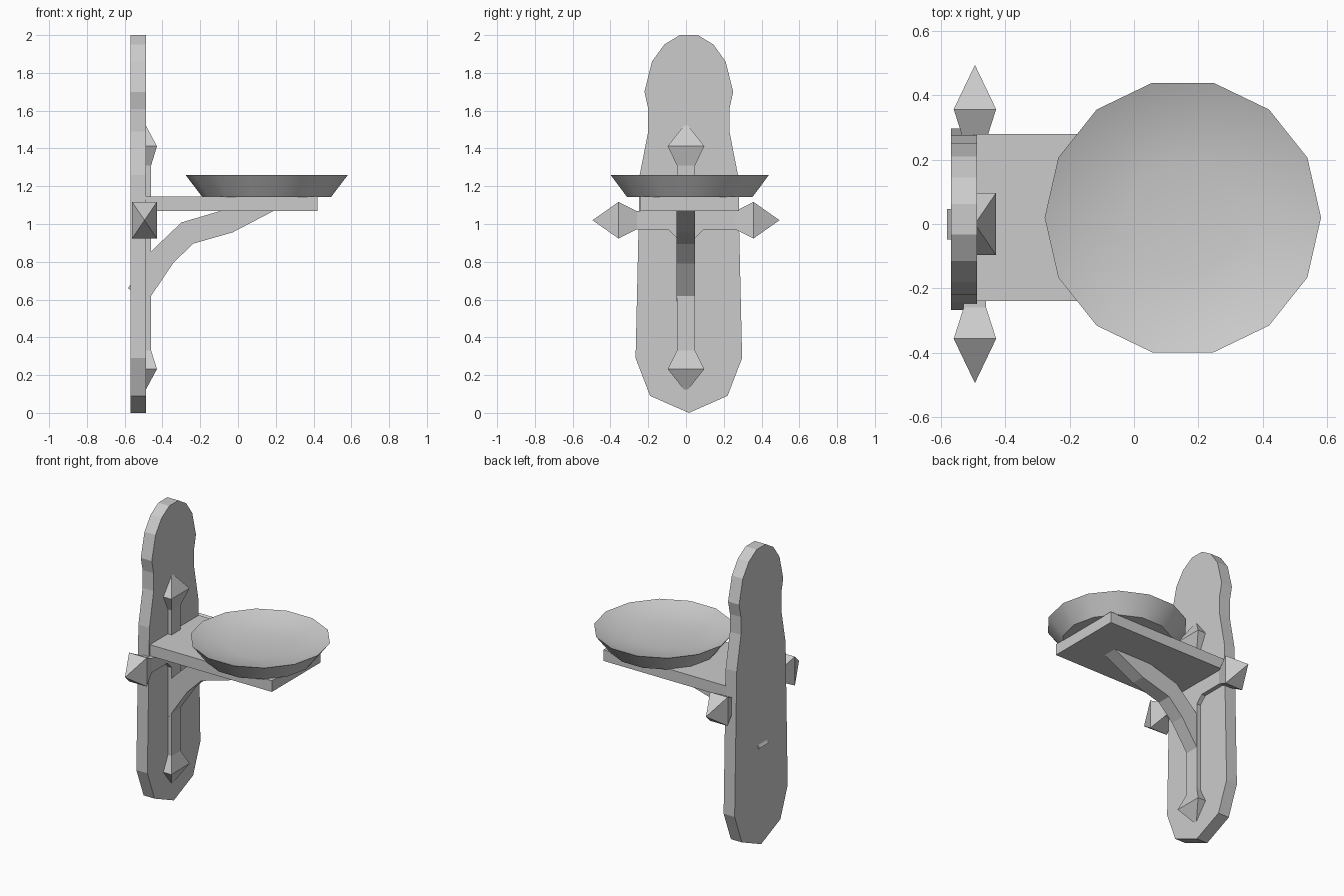
import bpy, bmesh
from math import cos, sin, pi

if "Cube" in bpy.data.objects:
    bpy.data.objects.remove(bpy.data.objects["Cube"])


def finish(name, bm):
    bmesh.ops.recalc_face_normals(bm, faces=bm.faces)
    mesh = bpy.data.meshes.new(name)
    bm.to_mesh(mesh)
    bm.free()
    obj = bpy.data.objects.new(name, mesh)
    bpy.context.collection.objects.link(obj)
    return obj


def prism(name, lower, upper):
    """Solid between two matching outlines of 3D points."""
    bm = bmesh.new()
    a = [bm.verts.new(p) for p in lower]
    b = [bm.verts.new(p) for p in upper]
    bm.faces.new(a)
    bm.faces.new(b)
    for i in range(len(a)):
        j = (i + 1) % len(a)
        bm.faces.new((a[i], a[j], b[j], b[i]))
    return finish(name, bm)


def prism_x(name, outline, x0, x1):
    return prism(name, [(x0, y, z) for y, z in outline], [(x1, y, z) for y, z in outline])


# Back board: half outline (half width, z) mirrored about its centre line
board_y = 0.015
half = [(0.048, 2.0), (0.13, 1.95), (0.195, 1.86), (0.235, 1.70), (0.215, 1.61),
        (0.215, 1.49), (0.26, 1.26), (0.282, 0.29), (0.205, 0.09)]
outline = [(board_y + w, z) for w, z in half] + [(board_y, 0)]
outline += [(board_y - w, z) for w, z in reversed(half)]
prism_x("back_board", outline, -0.57, -0.488)

# Shelf
prism_x("shelf", [(-0.24, 1.07), (0.28, 1.07), (0.28, 1.145), (-0.24, 1.145)], -0.50, 0.42)

# Curved brace under the shelf, its foot passing through the board
brace = [(-0.582, 0.66), (-0.455, 0.86), (-0.30, 1.008), (-0.105, 1.066), (0.0, 1.08),
         (0.20, 1.075), (-0.03, 0.955), (-0.24, 0.895), (-0.345, 0.79), (-0.48, 0.59)]
prism("brace", [(x, -0.049, z) for x, z in brace], [(x, 0.047, z) for x, z in brace])

# Cross strap with chamfered inner corners
cx, cz, n, c = -0.495, 1.02, 0.048, 0.095
cross = [(n, 1.31), (n, cz + c), (c, cz + n), (0.26, cz + n),
         (0.26, cz - n), (c, cz - n), (n, cz - c), (n, 0.33)]
cross += [(-y, z) for y, z in reversed(cross)]
prism_x("cross_strap", cross, cx - 0.035, cx + 0.035)


# Arrow-shaped ends: neck, wide ring, then point
def spike(name, vertical, neck, wide, tip):
    def point(along, dx, side):
        return (cx + dx, side, along) if vertical else (cx + dx, along, cz + side)

    bm = bmesh.new()
    rings = []
    for along, hx, hs in ((neck, 0.035, n), (wide, 0.066, 0.097)):
        rings.append([bm.verts.new(point(along, sx * hx, ss * hs))
                      for sx, ss in ((-1, -1), (1, -1), (1, 1), (-1, 1))])
    apex = bm.verts.new(point(tip, 0, 0))
    bm.faces.new(rings[0])
    for i in range(4):
        j = (i + 1) % 4
        bm.faces.new((rings[0][i], rings[0][j], rings[1][j], rings[1][i]))
        bm.faces.new((rings[1][i], rings[1][j], apex))
    finish(name, bm)


spike("spike_top", True, 1.31, 1.412, 1.535)
spike("spike_bottom", True, 0.33, 0.232, 0.11)
for s, side in ((1, "right"), (-1, "left")):
    spike("spike_" + side, False, s * 0.26, s * 0.357, s * 0.495)

# Shallow 14-sided dish, turned from a profile
sides = 14
profile = [(0.34, 1.142), (0.43, 1.26), (0.34, 1.225), (0.18, 1.203)]
bm = bmesh.new()
rings = [[bm.verts.new((0.152 + r * cos(2 * pi * i / sides), 0.02 + r * sin(2 * pi * i / sides), z))
          for i in range(sides)] for r, z in profile]
bm.faces.new(rings[0])
middle = bm.verts.new((0.152, 0.02, 1.198))
for i in range(sides):
    j = (i + 1) % sides
    for a, b in zip(rings, rings[1:]):
        bm.faces.new((a[i], a[j], b[j], b[i]))
    bm.faces.new((rings[-1][i], rings[-1][j], middle))
dish = finish("dish", bm)
bpy.context.view_layer.objects.active = dish
dish.select_set(True)
bpy.ops.object.shade_smooth_by_angle(angle=pi / 6)
